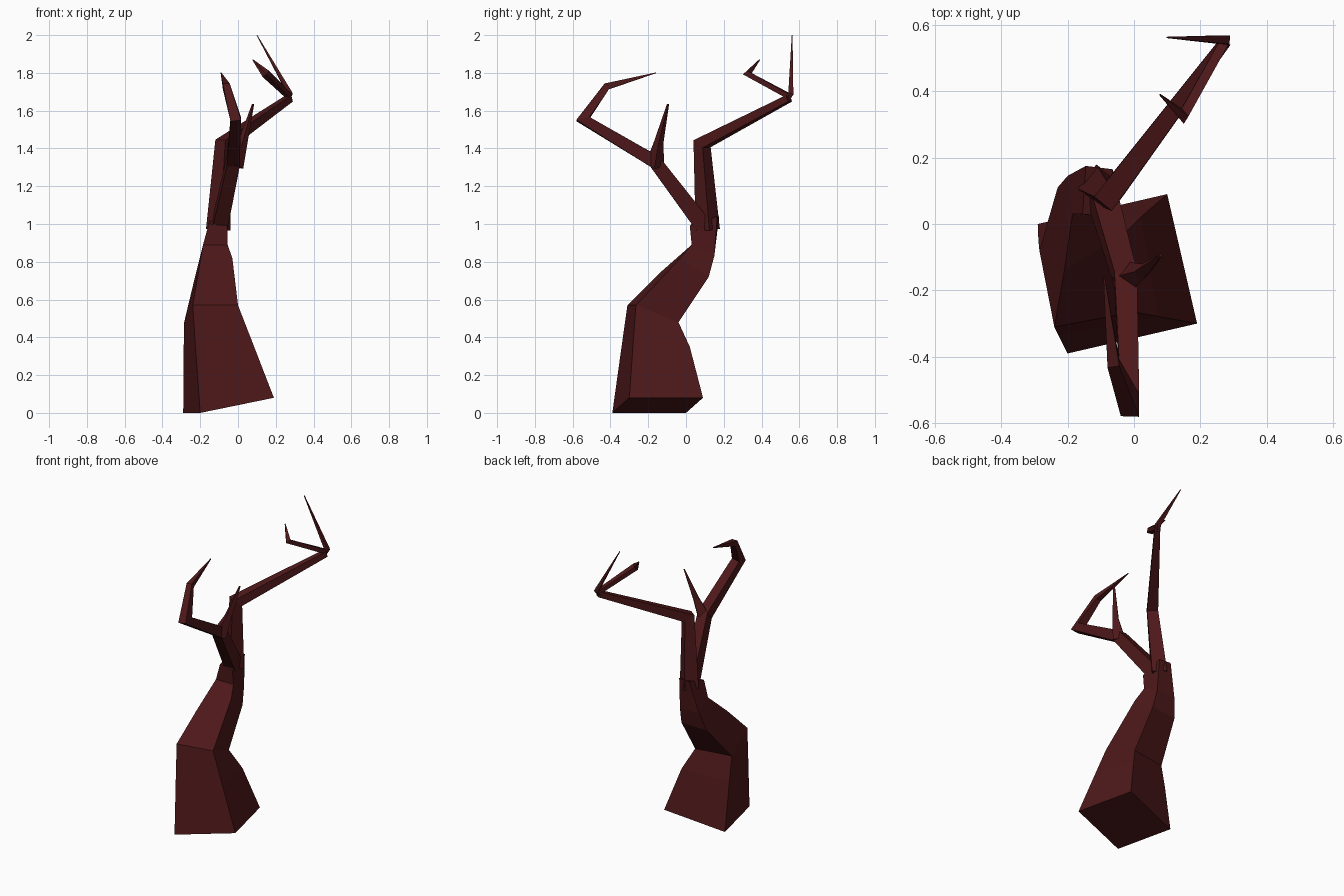
import bpy
from mathutils import Vector

bark = bpy.data.materials.new("bark")
bark.diffuse_color = (0.075, 0.009, 0.010, 1)


def loft(name, rings):
    """Skin a list of equal-sided rings and cap both ends."""
    n = len(rings[0])
    verts = [tuple(p) for r in rings for p in r]
    faces = [tuple(range(n))[::-1], tuple(range(len(verts) - n, len(verts)))]
    for k in range(len(rings) - 1):
        for i in range(n):
            j = (i + 1) % n
            faces.append((k * n + i, k * n + j, (k + 1) * n + j, (k + 1) * n + i))
    mesh = bpy.data.meshes.new(name)
    mesh.from_pydata(verts, [], faces)
    mesh.materials.append(bark)
    obj = bpy.data.objects.new(name, mesh)
    bpy.context.collection.objects.link(obj)
    return obj


def branch(name, side, path):
    """Square tube with mitred bends; path rows are x, y, z, half width, half depth."""
    pts = [Vector(p[:3]) for p in path]
    dirs = [(b - a).normalized() for a, b in zip(pts, pts[1:])]
    rings = []
    for i, p in enumerate(path):
        d0, d1 = dirs[max(i - 1, 0)], dirs[min(i, len(dirs) - 1)]
        t = (d0 + d1).normalized()
        s = Vector(side)
        s = (s - t * s.dot(t)).normalized()
        u = s.cross(t) / max(t.dot(d1), 0.6)
        rings.append([pts[i] + s * p[3] * a + u * p[4] * b
                      for a, b in ((-1, 1), (-1, -1), (1, -1), (1, 1))])
    return loft(name, rings)


# Trunk: rings run front-left, front-right, back-right, back-left
loft("trunk", [
    [(-.20, -.39, 0), (.19, -.30, .08), (.10, .09, .08), (-.29, 0, 0)],
    [(-.227, -.337, .38), (.074, -.279, .38), (.02, .02, .35), (-.288, -.05, .32)],
    [(-.24, -.31, .57), (0, -.265, .57), (-.04, -.04, .48), (-.285, -.08, .48)],
    [(-.21, -.14, .74), (-.03, -.03, .82), (-.05, .12, .72), (-.23, .11, .71)],
    [(-.185, .03, .89), (-.055, .03, .89), (-.06, .15, .83), (-.20, .145, .83)],
    [(-.155, .03, 1.0), (-.055, .02, .99), (-.065, .165, 1.04), (-.145, .175, 1.04)],
])

# Rear branch and its two twigs
branch("rear_branch", (.8, -.61, 0), [
    (-.105, .115, .97, .046, .046),
    (-.075, .085, 1.425, .034, .030),
    (.272, .545, 1.665, .018, .018)])
branch("rear_long_twig", (0, 1, 0), [
    (.262, .532, 1.655, .014, .012),
    (.275, .555, 1.69, .014, .012),
    (.10, .562, 2.0, .002, .002)])
branch("rear_short_twig", (.8, -.5, 0), [
    (.272, .548, 1.675, .014, .013),
    (.147, .325, 1.795, .017, .012),
    (.078, .39, 1.87, .002, .002)])

# Front branch with its hooked end
branch("front_branch", (1, 0, 0), [
    (-.10, .10, .98, .040, .045),
    (-.025, -.165, 1.33, .034, .034),
    (-.012, -.545, 1.555, .028, .024),
    (-.062, -.42, 1.728, .018, .017),
    (-.09, -.16, 1.80, .002, .002)])
branch("front_twig", (.7, -.7, 0), [
    (-.02, -.165, 1.31, .036, .036),
    (.025, -.145, 1.43, .018, .018),
    (.08, -.095, 1.635, .004, .004)])
